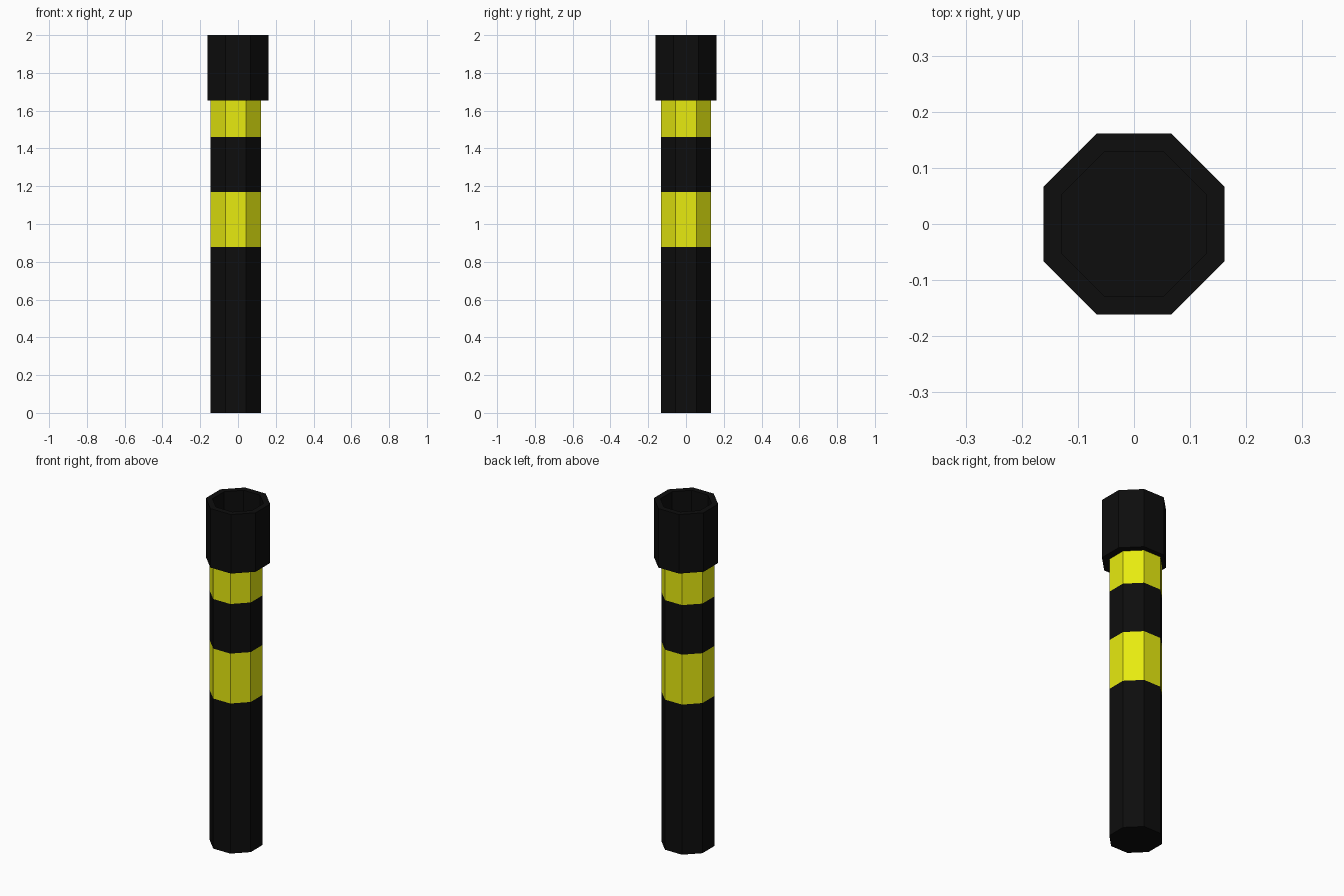
import bpy, bmesh, math

if "Cube" in bpy.data.objects:
    bpy.data.objects.remove(bpy.data.objects["Cube"])

SIDES = 8


def material(name, rgb):
    m = bpy.data.materials.new(name)
    m.diffuse_color = (*rgb, 1)
    m.use_nodes = True
    m.node_tree.nodes["Principled BSDF"].inputs["Base Color"].default_value = m.diffuse_color
    return m


black = material("black", (0.004, 0.004, 0.004))
yellow = material("yellow", (0.8, 0.83, 0.005))


def lathe(name, profile, mat, x=0.0):
    """Octagonal solid from (apothem, z) rings, capped at both ends."""
    bm = bmesh.new()
    rings = []
    for a, z in profile:
        r = a / math.cos(math.pi / SIDES)
        rings.append([bm.verts.new((x + r * math.cos((i + 0.5) * math.tau / SIDES),
                                    r * math.sin((i + 0.5) * math.tau / SIDES), z))
                      for i in range(SIDES)])
    for lo, hi in zip(rings, rings[1:]):
        for i in range(SIDES):
            j = (i + 1) % SIDES
            bm.faces.new((lo[i], lo[j], hi[j], hi[i]))
    bm.faces.new(rings[0][::-1])
    bm.faces.new(rings[-1])
    me = bpy.data.meshes.new(name)
    bm.to_mesh(me)
    bm.free()
    ob = bpy.data.objects.new(name, me)
    me.materials.append(mat)
    bpy.context.collection.objects.link(ob)
    return ob


# Shaft with two yellow bands, slightly off the head's axis
levels = [0, 0.878, 1.17, 1.46, 1.655]
shaft = lathe("shaft", [(0.133, z) for z in levels], black, x=-0.012)
shaft.data.materials.append(yellow)
for f in shaft.data.polygons:
    z = f.center.z
    if levels[1] < z < levels[2] or levels[3] < z < levels[4]:
        f.material_index = 1

# Wider head with a hollow top
lathe("head", [(0.161, 1.655), (0.161, 2.0), (0.128, 2.0), (0.128, 1.8)], black)
